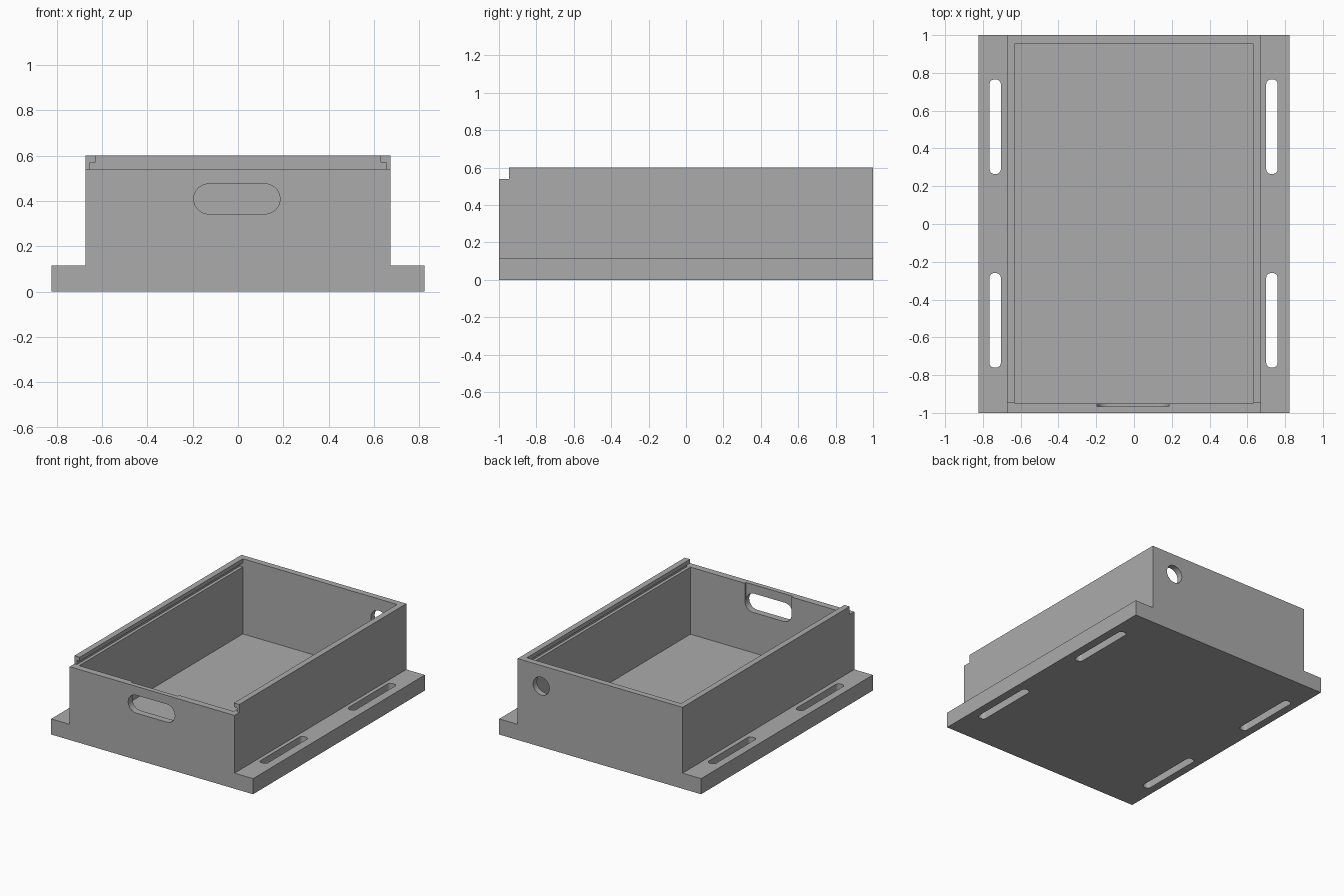
import bpy, bmesh, math
from mathutils import Vector

if "Cube" in bpy.data.objects:
    bpy.data.objects.remove(bpy.data.objects["Cube"])

grey = bpy.data.materials.new("plain grey")
grey.diffuse_color = (0.41, 0.41, 0.41, 1)
grey.use_nodes = True
grey.node_tree.nodes["Principled BSDF"].inputs["Base Color"].default_value = grey.diffuse_color


def prism(name, pts, axis, lo, hi):
    """Extrude a 2D outline along an axis; y takes (x, z) points, z takes (x, y)."""
    place = {"y": lambda p, t: (p[0], t, p[1]), "z": lambda p, t: (p[0], p[1], t)}[axis]
    bm = bmesh.new()
    face = bm.faces.new([bm.verts.new(place(p, lo)) for p in pts])
    ext = bmesh.ops.extrude_face_region(bm, geom=[face])
    move = Vector(place((0, 0), hi - lo))
    bmesh.ops.translate(bm, vec=move, verts=[v for v in ext["geom"] if isinstance(v, bmesh.types.BMVert)])
    bmesh.ops.recalc_face_normals(bm, faces=bm.faces)
    mesh = bpy.data.meshes.new(name)
    bm.to_mesh(mesh)
    bm.free()
    mesh.materials.append(grey)
    ob = bpy.data.objects.new(name, mesh)
    bpy.context.collection.objects.link(ob)
    return ob


def rounded(cx, cy, w, h, r, n=10):
    """Rounded rectangle outline, slightly short of degenerate ends."""
    pts = []
    for k, (sx, sy) in enumerate([(1, 1), (-1, 1), (-1, -1), (1, -1)]):
        for i in range(n + 1):
            a = math.pi / 2 * (k + i / n)
            pts.append((cx + sx * (w / 2 - r) + r * math.cos(a),
                        cy + sy * (h / 2 - r) + r * math.sin(a)))
    return pts


def mirror(half):
    return half + [(-x, z) for x, z in reversed(half)]


# Box body with side flanges
body = prism("box_body", mirror([(0.823, 0), (0.823, 0.115), (0.672, 0.115), (0.672, 0.6)]), "y", -1, 1)

# Cavity with the stepped lid groove in the side walls
cutters = [prism("cavity_cutter", mirror([(0.629, 0.046), (0.629, 0.54), (0.652, 0.54),
                                          (0.652, 0.57), (0.629, 0.57), (0.629, 0.7)]), "y", -0.95, 0.955)]

# Lowered front edge where the lid slides in
cutters.append(prism("front_notch_cutter", [(-0.9, 0.54), (0.9, 0.54), (0.9, 0.8), (-0.9, 0.8)], "y", -1.2, -0.945))

# Front window and the shallow recess inside it, open at the top
cutters.append(prism("front_window_cutter", rounded(-0.005, 0.409, 0.38, 0.132, 0.0655), "y", -1.2, -0.9))
low = [(-0.005 + 0.124 * s + 0.066 * math.cos(a), 0.409 + 0.066 * math.sin(a))
       for s, start in ((-1, math.pi), (1, 1.5 * math.pi))
       for a in [start + math.pi / 2 * i / 10 for i in range(11)]]
cutters.append(prism("front_recess_cutter", low + [(0.185, 0.7), (-0.195, 0.7)], "y", -0.965, -0.9))

# Round cable hole in the back wall
ring = [(0.48 + 0.066 * math.cos(math.tau * i / 40), 0.448 + 0.066 * math.sin(math.tau * i / 40)) for i in range(40)]
cutters.append(prism("cable_hole_cutter", ring, "y", 0.9, 1.2))

# Mounting slots through the flanges
for x in (-0.735, 0.73):
    for y in (-0.51, 0.515):
        cutters.append(prism("mounting_slot_cutter", rounded(x, y, 0.06, 0.5, 0.025, 6), "z", -0.2, 0.3))

bpy.context.view_layer.objects.active = body
body.select_set(True)
for c in cutters:
    m = body.modifiers.new("cut", "BOOLEAN")
    m.operation, m.solver, m.object = "DIFFERENCE", "EXACT", c
    bpy.ops.object.modifier_apply(modifier=m.name)
    bpy.data.objects.remove(c)
bpy.ops.object.shade_smooth_by_angle(angle=math.radians(30))
